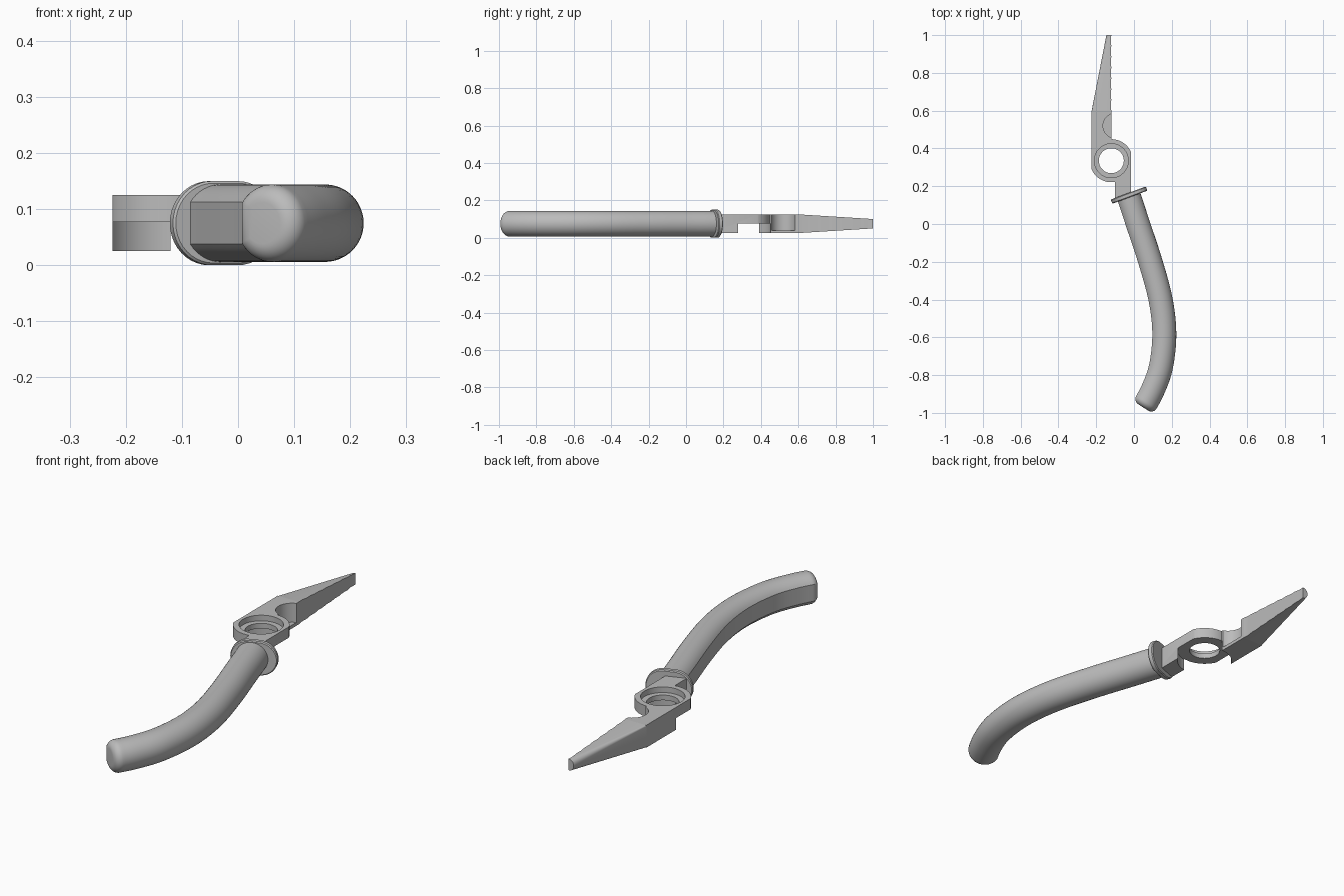
import bpy, bmesh, math
from mathutils import Vector

cube = bpy.data.objects.get("Cube")
if cube:
    bpy.data.objects.remove(cube, do_unlink=True)

steel = bpy.data.materials.new("plain_grey")
steel.use_nodes = True
GREY = (0.5, 0.5, 0.5, 1)
steel.diffuse_color = GREY
steel.node_tree.nodes["Principled BSDF"].inputs["Base Color"].default_value = GREY

MID = 0.075             # half height of the tool
HUB = Vector((-0.12, 0.335))
HUB_R, HUB_W = 0.114, 0.104


def make(name, bm, smooth=True):
    bmesh.ops.recalc_face_normals(bm, faces=bm.faces)
    mesh = bpy.data.meshes.new(name)
    bm.to_mesh(mesh)
    bm.free()
    mesh.materials.append(steel)
    ob = bpy.data.objects.new(name, mesh)
    bpy.context.collection.objects.link(ob)
    if smooth:
        shade(ob)
    return ob


def shade(ob):
    bpy.ops.object.select_all(action="DESELECT")
    ob.select_set(True)
    bpy.context.view_layer.objects.active = ob
    bpy.ops.object.shade_smooth_by_angle(angle=math.radians(30))


def loft(name, rings):
    """Skin a list of equal-length closed rings and cap both ends."""
    bm = bmesh.new()
    rows = [[bm.verts.new(p) for p in ring] for ring in rings]
    n = len(rows[0])
    for a, b in zip(rows, rows[1:]):
        for i in range(n):
            j = (i + 1) % n
            bm.faces.new((a[i], a[j], b[j], b[i]))
    bm.faces.new(rows[0])
    bm.faces.new(rows[-1])
    return make(name, bm)


def arc(cx, cy, r, a0, a1, n):
    return [(cx + r * math.cos(a0 + (a1 - a0) * i / n),
             cy + r * math.sin(a0 + (a1 - a0) * i / n)) for i in range(n + 1)]


def prism(name, outline, z0, z1):
    return loft(name, [[(x, y, z) for x, y in outline] for z in (z0, z1)])


def cut(target, centre, r, z0, z1):
    cutter = prism("cutter", arc(*centre, r, 0, math.tau, 64)[:-1], z0, z1)
    mod = target.modifiers.new("cut", "BOOLEAN")
    mod.operation, mod.solver, mod.object = "DIFFERENCE", "EXACT", cutter
    bpy.context.view_layer.objects.active = target
    bpy.ops.object.modifier_apply(modifier=mod.name)
    bpy.data.objects.remove(cutter, do_unlink=True)


# Pivot body: neck, clipped round hub and jaw root in one outline
edge = math.acos(HUB_W / HUB_R)
outline = [(-0.10, 0.13), (HUB.x + HUB_W, 0.13)]
outline += arc(*HUB, HUB_R, edge, math.pi / 2, 16)
outline += [(HUB.x, 0.6), (HUB.x - HUB_W, 0.6)]
outline += arc(*HUB, HUB_R, math.pi + edge, 1.5 * math.pi + 0.17, 18)
body = prism("pivot_body", outline, MID - 0.05, MID + 0.05)
cut(body, HUB, 0.118, 0.0, MID + 0.002)       # room for the mating half
cut(body, HUB, 0.066, 0.0, 0.2)               # pivot hole
cut(body, HUB, 0.09, 0.1, 0.2)                # counterbore
cut(body, (-0.098, 0.52), 0.066, 0.04, 0.2)   # cutter notch
shade(body)

# Tapered jaw: square root blending to a rounded tip, shallow teeth inside
TEETH = 14
rings = []
for k in range(TEETH + 1):
    t = k / TEETH
    y = 0.6 + 0.4 * t
    left = HUB.x - HUB_W * (1 - t) - 0.026 * t
    h = 0.05 - 0.025 * t
    r = 0.005 + 0.018 * t
    inner = HUB.x - (0.003 if k % 2 else 0)
    ring = [(inner, MID - h), (inner, MID + h)]
    ring += arc(left + r, MID + h - r, r, math.pi / 2, math.pi, 6)
    ring += arc(left + r, MID - h + r, r, math.pi, 1.5 * math.pi, 6)
    rings.append([(x, y, z) for x, z in ring])
loft("jaw", rings)


def frame(centre, tangent):
    """Place a flat (across, up) section square to the path."""
    side = Vector((-tangent.y, tangent.x, 0))
    base = Vector((centre.x, centre.y, MID))
    return lambda u, v, push=0: base + side * u + Vector((0, 0, v)) + tangent * push


# Collar: rounded oblong flange with eased rims
down = Vector((0.35, -0.94, 0)).normalized()
place = frame(Vector((-0.026, 0.153)), down)
rings = []
for push, inset in ((-0.012, 0.004), (-0.008, 0), (0.008, 0), (0.012, 0.004)):
    r = 0.075 - inset
    sec = arc(0.024, 0, r, -math.pi / 2, math.pi / 2, 20)
    sec += arc(-0.024, 0, r, math.pi / 2, 1.5 * math.pi, 20)
    rings.append([place(u, v, push) for u, v in sec])
loft("collar", rings)

# Grip: round section with one flat side, swept along a smooth path
knots = [Vector(p) for p in ((-0.095, 0.29), (-0.038, 0.15), (0.012, 0.0),
                             (0.078, -0.2), (0.132, -0.4), (0.152, -0.58),
                             (0.135, -0.75), (0.094, -0.87), (0.041, -0.966),
                             (-0.03, -1.06))]
path = []
for a, b, c, d in zip(knots, knots[1:], knots[2:], knots[3:]):
    for i in range(8):
        t = i / 8
        path.append(0.5 * (2 * b + (c - a) * t + (2 * a - 5 * b + 4 * c - d) * t * t
                           + (3 * b - a - 3 * c + d) * t ** 3))
path.append(knots[-2])


def grip_section(inset):
    r, flat = 0.069 - inset, 0.058 - inset
    a = math.acos(-flat / r)
    return arc(0.003, 0, r, -a, a, 40)


rings = []
for i, p in enumerate(path[:-3]):
    tan = (path[i + 1] - path[max(i - 1, 0)]).normalized().to_3d()
    place = frame(p, tan)
    rings.append([place(u, v) for u, v in grip_section(0)])
ROUND = 0.032
tan = (path[-1] - path[-2]).normalized().to_3d()
place = frame(path[-1], tan)
for i in range(9):
    a = i / 8 * math.pi / 2
    sec = grip_section(ROUND * (1 - math.cos(a)))
    rings.append([place(u, v, ROUND * (math.sin(a) - 1)) for u, v in sec])
loft("grip", rings)
